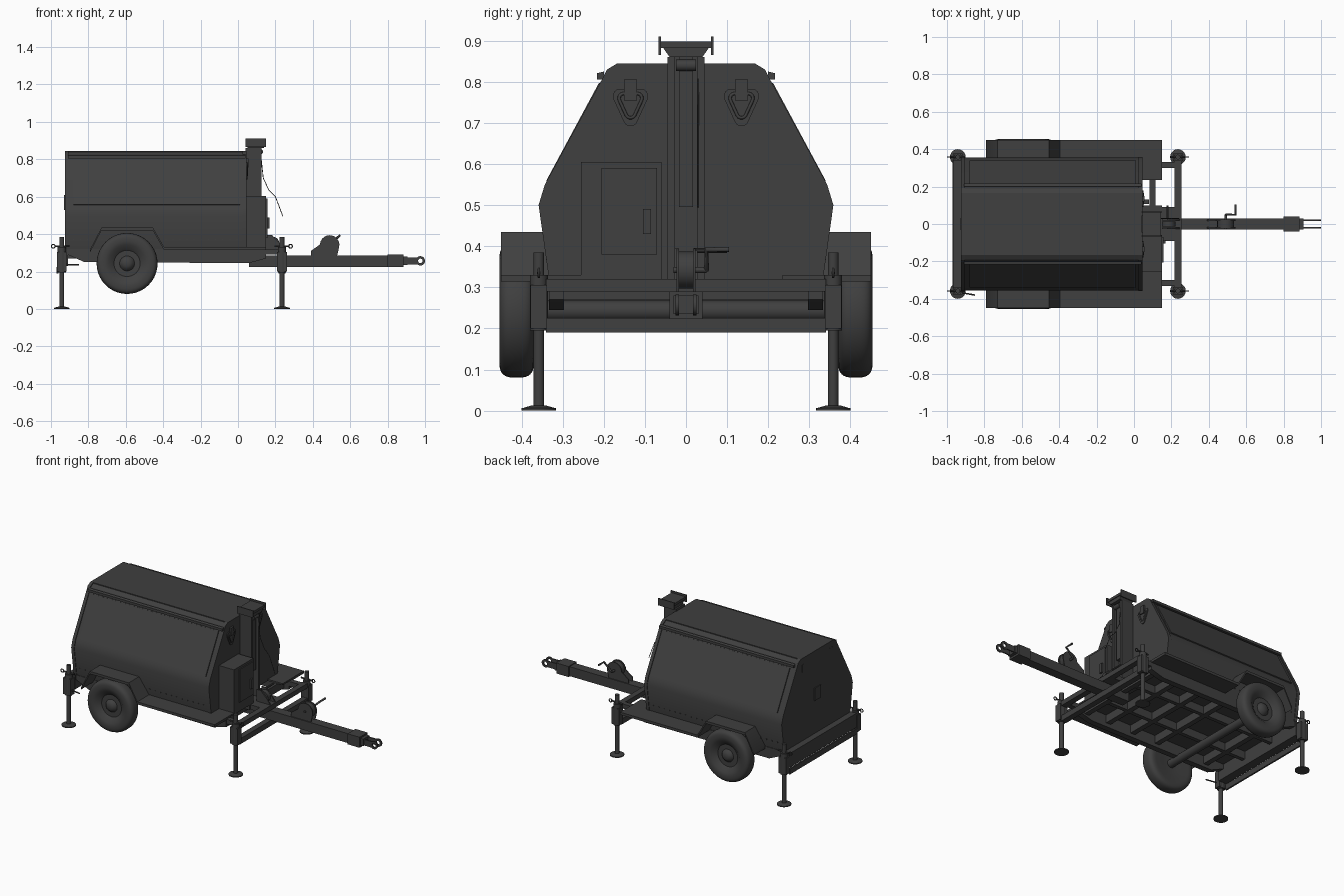
import bpy, bmesh, math
from mathutils import Vector

cube = bpy.data.objects.get("Cube")
if cube:
    bpy.data.objects.remove(cube, do_unlink=True)

COLOUR = (.05, .05, .05, 1)
paint = bpy.data.materials.new("charcoal_paint")
paint.use_nodes = True
paint.diffuse_color = COLOUR
paint.node_tree.nodes["Principled BSDF"].inputs["Base Color"].default_value = COLOUR


def around(centre, reach):
    return centre - reach, centre + reach


def mirrored(half):
    """Close a half outline across the middle of the model."""
    return half + [(-y, z) for y, z in reversed(half)]


def arc(centre, radius, count, start=0, sweep=math.tau):
    angles = [start + k * sweep / count for k in range(count)]
    return [(centre[0] + radius * math.cos(a), centre[1] + radius * math.sin(a)) for a in angles]


def finish(name, bm):
    """Turn a bmesh into an object, smooth except at sharp edges."""
    bmesh.ops.recalc_face_normals(bm, faces=bm.faces)
    for face in bm.faces:
        face.smooth = True
    for edge in bm.edges:
        edge.smooth = len(edge.link_faces) == 2 and edge.calc_face_angle(0) < .5
    mesh = bpy.data.meshes.new(name)
    bm.to_mesh(mesh)
    bm.free()
    mesh.materials.append(paint)
    bpy.context.collection.objects.link(bpy.data.objects.new(name, mesh))


def skin(name, rings, caps=True):
    """Join successive rings of points into a surface."""
    bm = bmesh.new()
    rings = [[bm.verts.new(point) for point in ring] for ring in rings]
    for low, high in zip(rings, rings[1:]):
        for k in range(len(low)):
            bm.faces.new((low[k], low[k - 1], high[k - 1], high[k]))
    if caps:
        bm.faces.new(rings[0])
        bm.faces.new(rings[-1])
    finish(name, bm)


def prism_along_x(name, outline, span):
    skin(name, [[(x, y, z) for y, z in outline] for x in span])


def prism_along_y(name, outline, span):
    skin(name, [[(x, y, z) for x, z in outline] for y in span])


def block(name, xs, ys, zs):
    (left, right), (low, high) = xs, zs
    prism_along_y(name, [(left, low), (right, low), (right, high), (left, high)], ys)


def rod(name, radius, start, end, end_radius=None, sides=20):
    start, end = Vector(start), Vector(end)
    bm = bmesh.new()
    bmesh.ops.create_cone(bm, cap_ends=True, segments=sides, radius1=radius, depth=(end - start).length,
                          radius2=radius if end_radius is None else end_radius)
    turn = (end - start).to_track_quat('Z', 'Y')
    for vert in bm.verts:
        vert.co = turn @ vert.co + (start + end) / 2
    finish(name, bm)


def lathe(name, profile, centre, caps=True):
    """Spin (radius, offset) points around a sideways axle."""
    x, y, z = centre
    skin(name, [[(p, y + offset, q) for p, q in arc((x, z), radius, 40)] for radius, offset in profile], caps)


def wire(name, points, radius, closed=False):
    curve = bpy.data.curves.new(name, 'CURVE')
    curve.dimensions = '3D'
    curve.bevel_depth = radius
    curve.bevel_resolution = 2
    curve.use_fill_caps = True
    spline = curve.splines.new('POLY')
    spline.points.add(len(points) - 1)
    for point, place in zip(spline.points, points):
        point.co = (*place, 1)
    spline.use_cyclic_u = closed
    curve.materials.append(paint)
    bpy.context.collection.objects.link(bpy.data.objects.new(name, curve))


# Shared dimensions and ranges
SIDES = (-1, 1)
BACK, NOSE, STEP_END = -.91, .04, .15
DECK, ROOF, MAST_TOP = .32, .84, .86
PANEL = .01
beam_z = (.29, DECK)
low_beam_z = (.19, .225)
cross_z = (.27, DECK)
mast_z = (DECK, MAST_TOP)
mast_x = (NOSE, .09)
step_x = (NOSE, STEP_END)
step_z = (DECK, DECK + PANEL)
tongue_z = (.225, .285)
front_beam_x = around(.235, .018)
rear_beam_x = (BACK - .055, BACK)

# Enclosure shell, end panels and roof skin
waist, shoulder, eave = (.355, .5), (.34, .545), (.2, .805)
section = mirrored([(.33, DECK), waist, shoulder, eave, (.19, .825), (.165, ROOF)])
rim = [(y * 1.01, z + PANEL / 2 * (z > waist[1])) for y, z in section]
prism_along_x("enclosure", section, (BACK, NOSE))
for end in (BACK, NOSE):
    prism_along_x("end_panel", rim, around(end - PANEL / 2, PANEL))
block("roof_skin", (BACK, NOSE), around(0, .165), (ROOF, ROOF + PANEL / 2))
for side in SIDES:
    lip = [(side * (eave[0] + out), eave[1] + up) for out, up in ((0, 0), (.016, 0), (.016, .016), (0, .02))]
    prism_along_x("hood_drip_edge", lip, (BACK, NOSE))
    slope = [Vector(shoulder).lerp(Vector(eave), t) for t in (.04, .96)]
    raised = [p + Vector((.006, .003)) for p in reversed(slope)]
    prism_along_x("hood_side_skin", [(side * y, z) for y, z in slope + raised], (BACK + .03, NOSE - .03))
    for k in range(24):
        x = BACK + .03 + k * .038
        rod("side_rivet", .004, (x, side * .334, .37), (x, side * .341, .37), sides=6)

# Lifting eyes on both ends
for wall, out in ((NOSE, 1), (BACK, -1)):
    for side in SIDES:
        middle = Vector((side * .135, .75))
        corners = ((.025, .015, -.5), (-.025, .015, 1.6), (0, -.04, 3.7))
        plate = [p for y, z, turn in corners for p in arc(middle + Vector((y, z)), .018, 6, turn, 2.4)]
        ring = [middle.lerp(Vector(p), .65) for p in plate]
        prism_along_x("lifting_eye_plate", plate, (wall, wall + out * PANEL))
        wire("lifting_eye_ring", [(wall + out * PANEL, y, z) for y, z in ring], .004, True)
        block("lifting_hook", sorted((wall, wall + out * .016)), around(middle.x, .016), (.755, .805))

# Rear access hatch
block("rear_hatch_frame", around(BACK, .015), around(0, .06), around(.57, .07))
block("rear_hatch_latch", around(BACK, .02), around(0, .03), around(.57, .04))

# Control cabinet
cabinet_y = (-.255, -.06)
block("control_cabinet", step_x, cabinet_y, (DECK, .605))
block("cabinet_door", around(STEP_END, .007), (-.205, -.07), (.38, .59))
block("cabinet_handle", around(STEP_END, .018), around(-.095, PANEL), (.43, .49))

# Telescopic mast with open channel and lamp mount
block("mast_back", mast_x, around(0, .045), mast_z)
for side in SIDES:
    block("mast_flange", (.08, .125), around(side * .036, .009), mast_z)
    block("lamp_mount_tab", around(.095, .056), around(side * .064, .003), (MAST_TOP + .005, MAST_TOP + .05))
block("mast_inner_section", (.08, .115), around(0, .017), (.495, MAST_TOP + PANEL))
rod("mast_top_pulley", .014, (.12, -.024, ROOF), (.12, .024, ROOF))
block("lamp_mount", around(.095, .05), around(0, .062), around(MAST_TOP + .03, .008))
cradle = mirrored([(.055, MAST_TOP + .022), (.04, MAST_TOP)])
prism_along_x("lamp_mount_base", cradle, around(.095, .045))
cable = ((.12, ROOF), (.135, .7), (.165, .635), (.2, .6), (.24, .495))
wire("mast_cable", [(x, .03, z) for x, z in cable], .002)

# Chassis frame
rail = [(BACK, DECK), (BACK, .29), (-.82, .25), (.06, .245), (STEP_END, .27), (STEP_END, DECK)]
for side in SIDES:
    prism_along_y("chassis_side_rail", rail, around(side * .315, .018))
    block("front_stub_rail", (STEP_END, front_beam_x[0]), around(side * .315, .016), beam_z)
    block("chassis_inner_rail", (BACK, .08), around(side * .12, .012), cross_z)
for x in (-.78, -.42, -.24, -.06, .1):
    block("chassis_cross_member", around(x, .016), around(0, .3), cross_z)
beam_y = around(0, .34)
block("rear_cross_beam", rear_beam_x, beam_y, (.23, DECK))
block("rear_lower_lip", around(rear_beam_x[0], .005), beam_y, low_beam_z)
block("front_upper_beam", front_beam_x, beam_y, beam_z)
block("front_lower_beam", front_beam_x, beam_y, low_beam_z)
block("tongue_bracket", (STEP_END, front_beam_x[1]), around(0, .09), beam_z)
block("mast_foot_deck", step_x, around(0, .1), beam_z)

# Axle, wheels and fenders
wheel_x, wheel_z, tread = -.593, .243, .412
rod("axle", .025, (wheel_x, -tread, wheel_z), (wheel_x, tread, wheel_z))
bulge = [i * math.pi / 16 for i in range(-8, 9)]
tyre = [(.12 + .043 * math.cos(a) ** .6, math.copysign(.042 * abs(math.sin(a)) ** .7, a)) for a in bulge]
dish = [(.1, .038), (.07, .014), (.04, .014), (.03, .028), (.015, .036)]
arch = [(-.79, DECK), (-.73, .435), (-.455, .435), (-.395, .33), (STEP_END, .33)]
for side in SIDES:
    lathe("wheel", [(r, side * y) for r, y in [(.06, -.03)] + tyre + dish], (wheel_x, side * tread, wheel_z))
    under = [(x, z - .016) for x, z in reversed(arch)]
    prism_along_y("fender", arch + under, (side * .33, side * .45))
    block("front_step", step_x, around(side * .3, .065), step_z)

# Corner levelling jacks
for x, out in ((-.942, -1), (.235, 1)):
    for side in SIDES:
        y = side * .358
        stack = (("foot", .042, 0, .006, .042), ("foot_dome", .04, .006, .013, .016), ("leg", .013, .01, .22, .013),
                 ("sleeve", .022, .195, .33, .022), ("head", .013, .33, .385, .013))
        for part, radius, low, high, top_radius in stack:
            rod("jack_" + part, radius, (x, y, low), (x, y, high), top_radius)
        block("jack_mount", around(x, .026), around(y, .02), (.2, .305))
        pin_z = DECK + .015
        rod("jack_pin", .005, (x - .04, y, pin_z), (x + .04, y, pin_z), sides=10)
        ring = arc((x + out * .046, pin_z), PANEL, 12)
        wire("jack_pin_ring", [(p, y, q) for p, q in ring], .003, True)
rod("jack_lock_handle", .004, (rear_beam_x[0], -.36, .235), (BACK + .06, -.38, .235), sides=8)

# Tow tongue and coupler
block("tongue", (.06, .82), around(0, .029), tongue_z)
block("tongue_sleeve", (.8, .885), around(0, .04), (.223, .29))
block("coupler_neck", (.88, .905), around(0, .03), (.235, .28))
eye = [(.012, -.004), (.025, -.004), (.025, .004), (.012, .004), (.012, -.004)]
for side in SIDES:
    y = side * .021
    block("coupler_arm", (.9, .96), around(y, .004), around(.257, .019))
    lathe("coupler_eye", eye, (.975, y, .257), caps=False)

# Mast tilt pulley ahead of the mast
cheek = [(STEP_END, DECK), (.245, DECK), (.225, .35), (.18, .395), (STEP_END, .395)]
for side in SIDES:
    prism_along_y("pulley_bracket", cheek, around(side * .024, .004))
rod("tilt_pulley", .036, (.185, -.014, .35), (.185, .014, .35))
rod("tilt_handle", .006, (.18, .02, .39), (.18, .1, .39), sides=10)

# Hand winch on the tongue
hub_x, hub_z = .49, .342
cheek = [(.39, .31), (.39, .285), (.53, .285)] + arc((hub_x, hub_z), .052, 12, -.2, 3.6)
for side in SIDES:
    prism_along_y("winch_cheek", cheek, around(side * .02, .003))
rod("winch_drum", .045, (hub_x, -.02, hub_z), (hub_x, .02, hub_z))
rod("winch_shaft", .007, (hub_x, -.03, hub_z), (hub_x, .05, hub_z), sides=12)
grip_x, grip_z = hub_x + .053, hub_z + .05
wire("winch_crank", [(hub_x, .05, hub_z), (grip_x, .05, grip_z), (grip_x, .105, grip_z)], .006)
